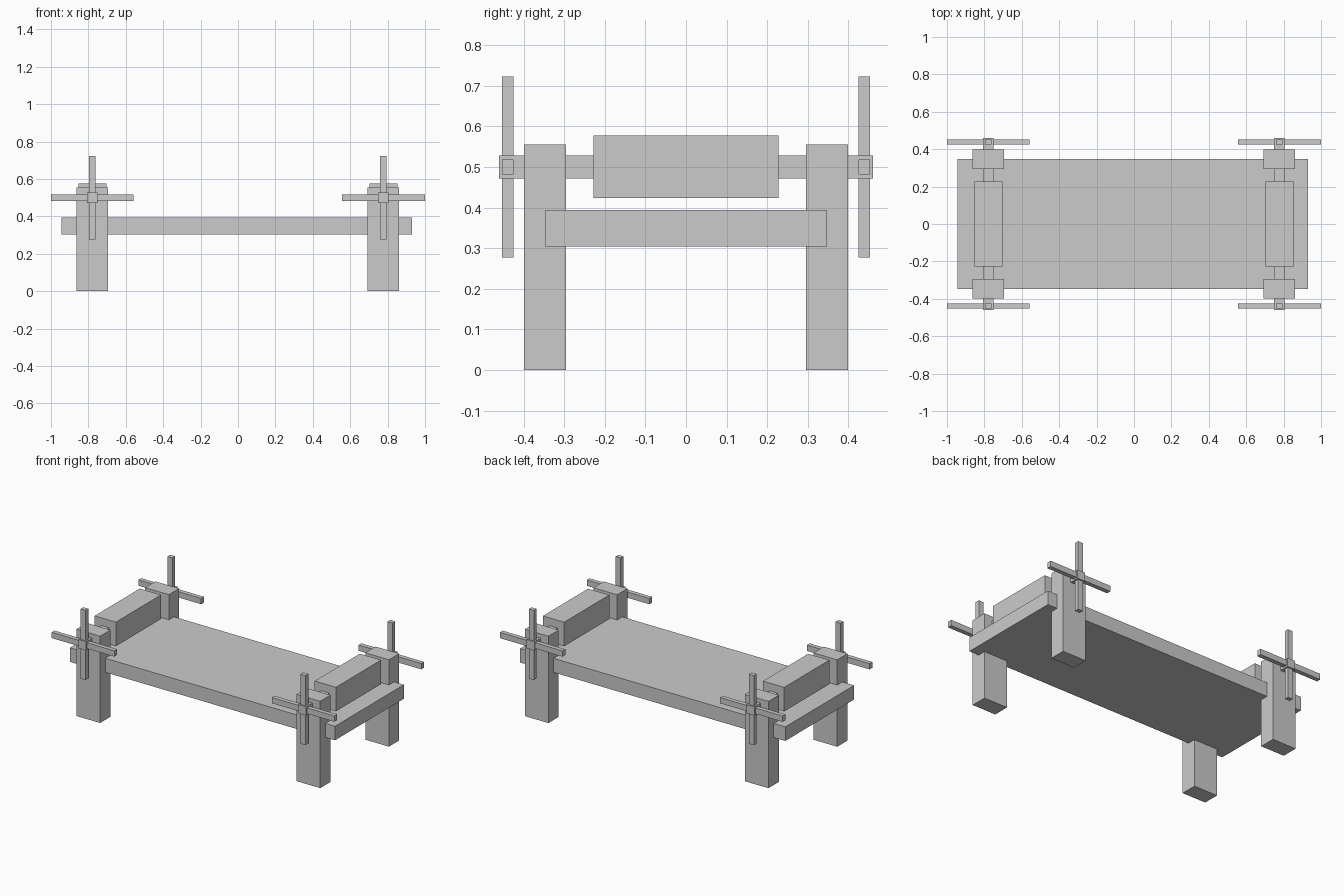
import bpy

if "Cube" in bpy.data.objects:
    bpy.data.objects.remove(bpy.data.objects["Cube"])


def box(name, centre, size):
    bpy.ops.mesh.primitive_cube_add(size=1, location=centre)
    ob = bpy.context.object
    ob.name = name
    ob.scale = size
    bpy.ops.object.transform_apply(location=False, rotation=False, scale=True)
    return ob


# Flat bed board running between the legs
box("bed_board", (-0.008, 0, 0.349), (1.874, 0.694, 0.09))

AXLE_Z = 0.50
for end, x in (("left", -0.779), ("right", 0.777)):
    # Square roller and the axle that carries it
    box(f"{end}_roller", (x, 0, AXLE_Z), (0.15, 0.456, 0.154))
    box(f"{end}_axle", (x, 0, AXLE_Z), (0.055, 0.922, 0.056))
    for side, s in (("front", -1), ("back", 1)):
        # Leg post
        box(f"{end}_{side}_leg", (x, s * 0.347, 0.2775), (0.167, 0.104, 0.555))
        # Crossed turning handles on the axle end
        y = s * 0.4385
        box(f"{end}_{side}_handle_upright", (x, y, AXLE_Z), (0.035, 0.028, 0.445))
        box(f"{end}_{side}_handle_level", (x, y, AXLE_Z), (0.443, 0.028, 0.037))
